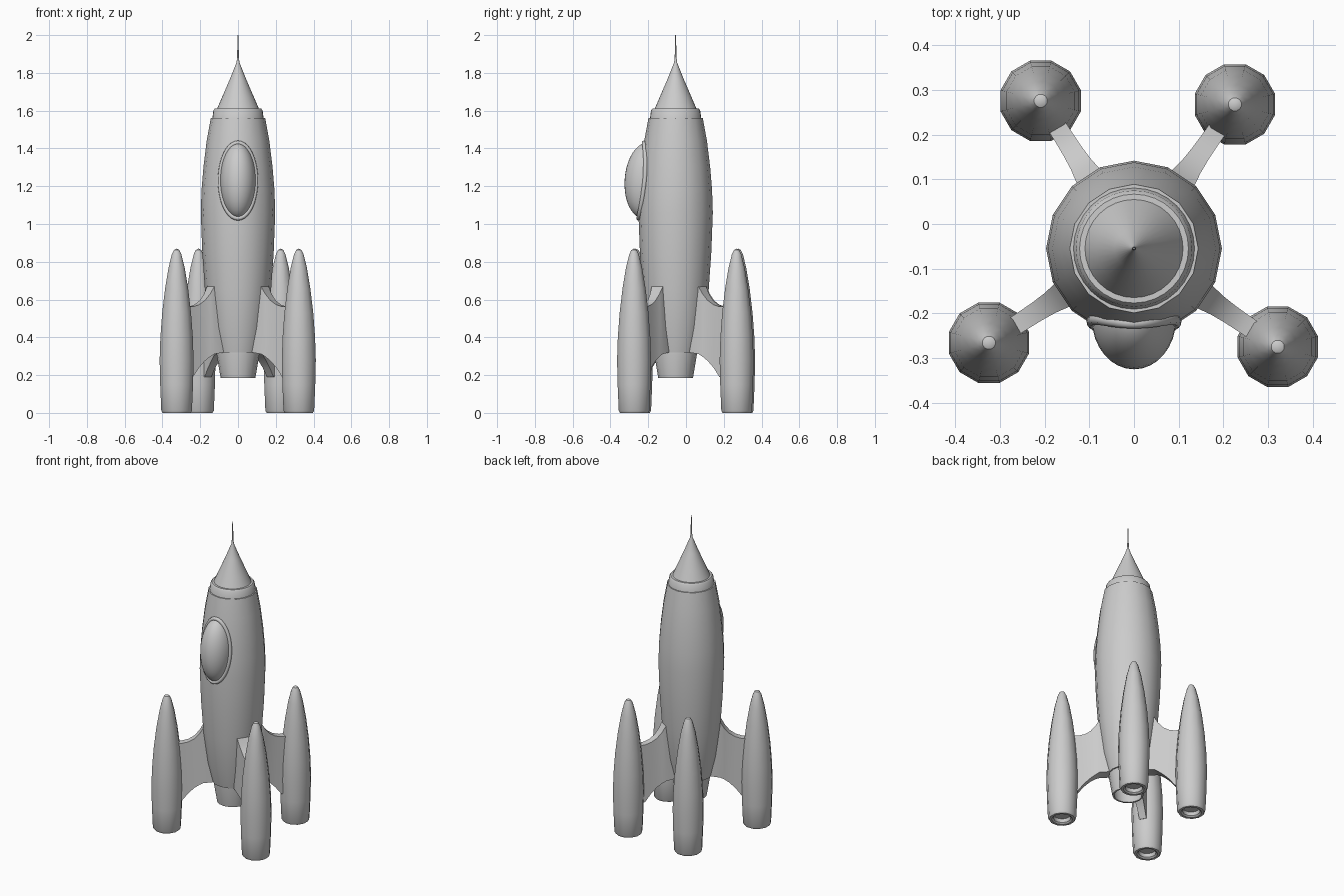
import bpy, bmesh
from math import cos, sin, pi, atan2, hypot, radians
from mathutils import Matrix

if "Cube" in bpy.data.objects:
    bpy.data.objects.remove(bpy.data.objects["Cube"])

AXIS_Y = -0.055  # the hull sits slightly forward of the origin


def finish(name, bm, angle=35):
    bmesh.ops.remove_doubles(bm, verts=bm.verts, dist=1e-5)
    bmesh.ops.recalc_face_normals(bm, faces=bm.faces)
    mesh = bpy.data.meshes.new(name)
    bm.to_mesh(mesh)
    bm.free()
    obj = bpy.data.objects.new(name, mesh)
    bpy.context.collection.objects.link(obj)
    bpy.ops.object.select_all(action='DESELECT')
    obj.select_set(True)
    bpy.context.view_layer.objects.active = obj
    bpy.ops.object.shade_smooth_by_angle(angle=radians(angle))
    return obj


def lathe(name, profile, sides, x, y, phase=0.0):
    """Revolve (radius, z) points around a vertical axis."""
    bm = bmesh.new()
    rings = [[bm.verts.new((x + r * cos(phase + 2 * pi * i / sides),
                            y + r * sin(phase + 2 * pi * i / sides), z))
              for i in range(sides)] for r, z in profile]
    for a, b in zip(rings, rings[1:]):
        for i in range(sides):
            j = (i + 1) % sides
            bm.faces.new((a[i], a[j], b[j], b[i]))
    bmesh.ops.dissolve_degenerate(bm, dist=1e-6, edges=bm.edges)
    return finish(name, bm)


# Hull, collar, nose cone with antenna, and hollow main nozzle
HULL = [(0.121, 0.32), (0.15, 0.45), (0.175, 0.65), (0.189, 0.85), (0.197, 1.06),
        (0.193, 1.18), (0.183, 1.3), (0.166, 1.44), (0.144, 1.56)]
lathe("hull", [(0, 0.32), (0.112, 0.32)] + HULL + [(0, 1.56)], 16, 0, AXIS_Y)
lathe("nose_collar", [(0, 1.55), (0.137, 1.55), (0.13, 1.602), (0.122, 1.612), (0, 1.615)],
      32, 0, AXIS_Y)
lathe("nose_cone", [(0, 1.6), (0.113, 1.605), (0.085, 1.67), (0.044, 1.765), (0.008, 1.855),
                    (0.005, 1.88), (0.002, 2.0), (0, 2.0)], 32, 0, AXIS_Y)
lathe("main_nozzle", [(0.113, 0.33), (0.113, 0.31), (0.092, 0.185), (0.082, 0.185),
                      (0.098, 0.3), (0, 0.3)], 16, 0, AXIS_Y)

# Boosters with recessed exhausts, each tied to the hull by a curved fin
BOOSTER = [(0, 0.03), (0.048, 0.03), (0.052, 0.008), (0.062, 0.0), (0.077, 0.0),
           (0.084, 0.012), (0.09, 0.15), (0.093, 0.28), (0.089, 0.4), (0.079, 0.53),
           (0.063, 0.66), (0.044, 0.77), (0.026, 0.84), (0.015, 0.862), (0, 0.87)]
# Fin stations: distance from hull axis, bottom z, top z, thickness
FIN = [(0.11, 0.32, 0.67, 0.072), (0.172, 0.312, 0.67, 0.072), (0.195, 0.298, 0.63, 0.06),
       (0.225, 0.275, 0.595, 0.05), (0.26, 0.24, 0.573, 0.045), (0.298, 0.19, 0.562, 0.043),
       (0.33, 0.19, 0.562, 0.043)]


def fin(name, angle):
    bm = bmesh.new()
    loops = [[bm.verts.new(p) for p in ((d, -t / 2, lo), (d, t / 2, lo), (d, t / 2, hi), (d, -t / 2, hi))]
             for d, lo, hi, t in FIN]
    for a, b in zip(loops, loops[1:]):
        for i in range(4):
            j = (i + 1) % 4
            bm.faces.new((a[i], a[j], b[j], b[i]))
    bm.faces.new(loops[0])
    bm.faces.new(loops[-1])
    bm.transform(Matrix.Translation((0, AXIS_Y, 0)) @ Matrix.Rotation(angle, 4, 'Z'))
    finish(name, bm)


for tag, x, y in (("front_left", -0.325, -0.266), ("front_right", 0.322, -0.275),
                  ("back_left", -0.209, 0.276), ("back_right", 0.226, 0.268)):
    heading = atan2(y - AXIS_Y, x)
    lathe("booster_" + tag, BOOSTER, 12, x, y, pi / 12)
    fin("fin_" + tag, heading)


# Window bubble
bm = bmesh.new()
bmesh.ops.create_uvsphere(bm, u_segments=32, v_segments=20, radius=1)
bm.transform(Matrix.Translation((0, -0.215, 1.23)) @ Matrix.Rotation(radians(-4), 4, 'X')
             @ Matrix.Diagonal((0.094, 0.11, 0.2, 1)))
finish("window_bubble", bm)


# Window rim: tube following the hull surface
def hull_radius(z):
    for (r0, z0), (r1, z1) in zip(HULL, HULL[1:]):
        if z0 <= z <= z1:
            return r0 + (r1 - r0) * (z - z0) / (z1 - z0)


curve = bpy.data.curves.new("window_rim", 'CURVE')
curve.dimensions = '3D'
curve.bevel_depth = 0.012
curve.bevel_resolution = 2
spline = curve.splines.new('POLY')
spline.points.add(39)
spline.use_cyclic_u = True
for i, p in enumerate(spline.points):
    x, z = 0.095 * cos(2 * pi * i / 40), 1.23 + 0.2 * sin(2 * pi * i / 40)
    r = hull_radius(z)
    p.co = (x, AXIS_Y - (r * r - x * x) ** 0.5, z, 1)
spline.use_smooth = True
bpy.context.collection.objects.link(bpy.data.objects.new("window_rim", curve))
